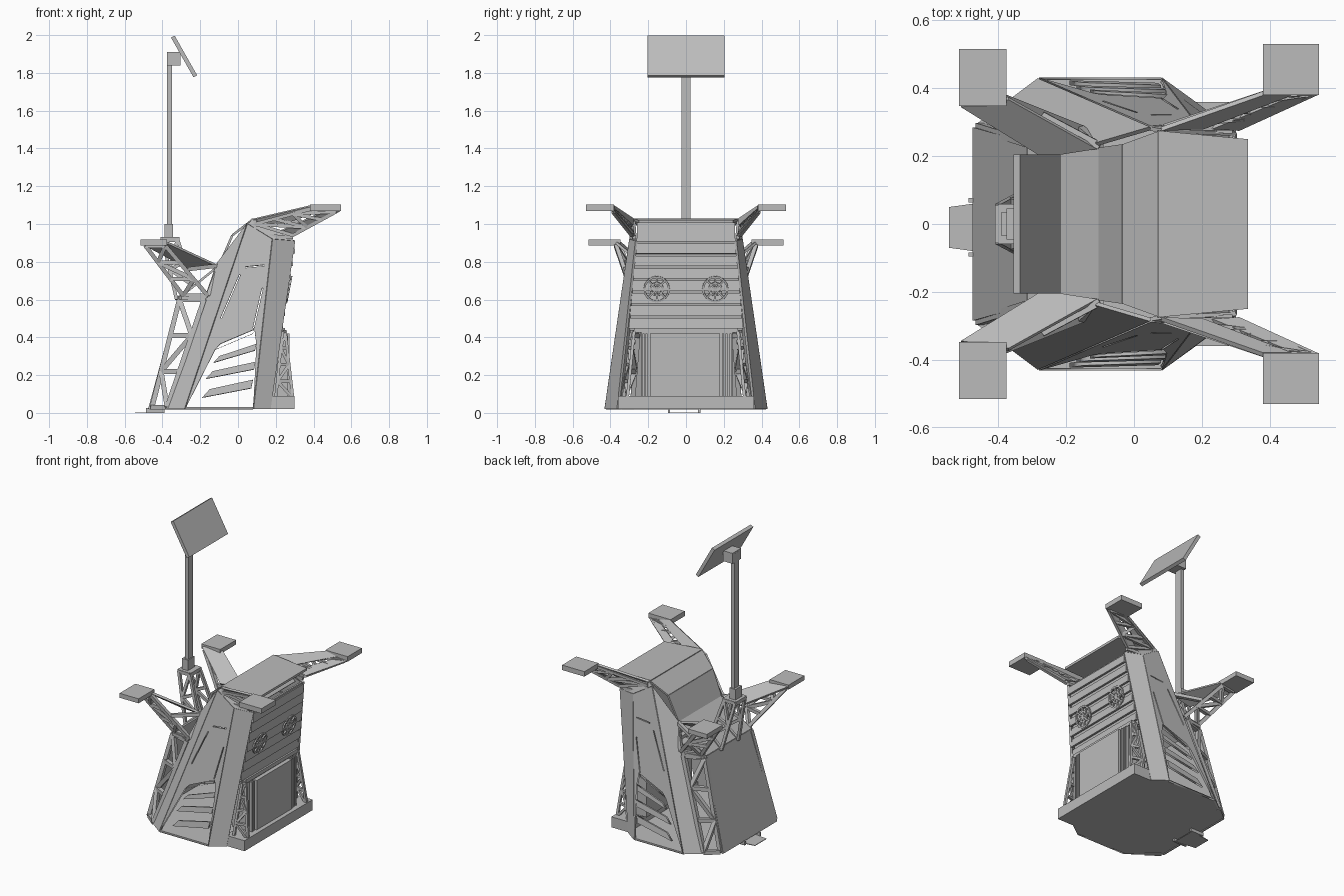
import bpy, bmesh, math
from mathutils import Vector, Matrix

if "Cube" in bpy.data.objects:
    bpy.data.objects.remove(bpy.data.objects["Cube"])

grey = bpy.data.materials.new("plain grey")
grey.use_nodes = True
GREY = (0.5, 0.5, 0.5, 1)
grey.diffuse_color = GREY
grey.node_tree.nodes["Principled BSDF"].inputs["Base Color"].default_value = GREY


def add_object(name, mesh):
    mesh.materials.clear()
    mesh.materials.append(grey)
    ob = bpy.data.objects.new(name, mesh)
    bpy.context.collection.objects.link(ob)
    return ob


def finish(name, bm):
    bmesh.ops.recalc_face_normals(bm, faces=bm.faces)
    mesh = bpy.data.meshes.new(name)
    bm.to_mesh(mesh)
    bm.free()
    return add_object(name, mesh)


def add_hull(bm, lower, upper):
    """Closed prism between two matching outlines."""
    a = [bm.verts.new(p) for p in lower]
    b = [bm.verts.new(p) for p in upper]
    n = len(a)
    bm.faces.new(a[::-1])
    bm.faces.new(b)
    for i in range(n):
        bm.faces.new((a[i], a[(i + 1) % n], b[(i + 1) % n], b[i]))


def plate(name, pts, thick):
    """Flat panel thickened evenly about its outline."""
    v = [Vector(p) for p in pts]
    off = (v[2] - v[0]).cross(v[3] - v[1]).normalized() * thick / 2
    bm = bmesh.new()
    add_hull(bm, [p - off for p in v], [p + off for p in v])
    return finish(name, bm)


def box(name, lo, hi):
    ring = [(lo[0], lo[1]), (hi[0], lo[1]), (hi[0], hi[1]), (lo[0], hi[1])]
    bm = bmesh.new()
    add_hull(bm, [(*p, lo[2]) for p in ring], [(*p, hi[2]) for p in ring])
    return finish(name, bm)


def pierced_plate(name, rings, thick, matrix):
    """Flat panel from an outline followed by its holes."""
    curve = bpy.data.curves.new(name, "CURVE")
    curve.dimensions, curve.fill_mode, curve.extrude = "2D", "BOTH", thick / 2
    for ring in rings:
        spline = curve.splines.new("POLY")
        spline.points.add(len(ring) - 1)
        for point, (u, v) in zip(spline.points, ring):
            point.co = (u, v, 0, 1)
        spline.use_cyclic_u = True
    source = bpy.data.objects.new(name + "_outline", curve)
    bpy.context.collection.objects.link(source)
    graph = bpy.context.evaluated_depsgraph_get()
    mesh = bpy.data.meshes.new_from_object(source.evaluated_get(graph))
    bpy.data.objects.remove(source)
    mesh.transform(matrix)
    return add_object(name, mesh)


def truss(name, pairs, w):
    """Square bars joining pairs of points, as one object."""
    bm = bmesh.new()
    for a, b in pairs:
        a, b = Vector(a), Vector(b)
        d = (b - a).normalized()
        side = d.cross(Vector((0, 1, 0)))
        if side.length < 0.1:
            side = d.cross(Vector((1, 0, 0)))
        side = side.normalized() * w / 2
        up = d.cross(side).normalized() * w / 2
        ring = [side + up, side - up, -side - up, up - side]
        add_hull(bm, [a + r for r in ring], [b + r for r in ring])
    return finish(name, bm)


def lattice(a0, a1, b0, b1, n):
    """Two rails with rungs and zigzag braces between them."""
    a0, a1, b0, b1 = map(Vector, (a0, a1, b0, b1))
    A = [a0.lerp(a1, i / n) for i in range(n + 1)]
    B = [b0.lerp(b1, i / n) for i in range(n + 1)]
    pairs = [(a0, a1), (b0, b1)] + list(zip(A, B))
    return pairs + [(A[i], B[i + 1]) if i % 2 else (B[i], A[i + 1]) for i in range(n)]


def span(x0, z0, w0, x1, z1, w1):
    """Quad running across the body between two levels."""
    return [(x0, -w0, z0), (x0, w0, z0), (x1, w1, z1), (x1, -w1, z1)]


# Base floor and sill
half = [(-.46, .28), (-.38, .35), (-.28, .425), (.08, .425), (.17, .36), (.3, .36)]
outline = half + [(x, -y) for x, y in reversed(half)]
bm = bmesh.new()
add_hull(bm, [(*p, .02) for p in outline], [(*p, .03) for p in outline])
finish("floor_plate", bm)
box("base_sill", (.16, -.36, .02), (.3, .36, .09))

# Thin foot plate on two runners
plate("foot_plate", [(-.4, -.09, .004), (-.4, .07, .004), (-.545, .05, .004), (-.545, -.07, .004)], .004)
for y in (-.09, .07):
    box("foot_runner", (-.487, y - .006, 0), (-.39, y + .006, .025))

# Shell across the body: panel, desk, screen, hood and canopy
plate("service_panel", span(-.47, .02, .285, -.31, .61, .24), .012)
plate("sloped_desk", span(-.31, .61, .24, -.1, .78, .225), .012)
plate("screen_panel", span(-.1, .78, .225, -.03, .94, .235), .012)
plate("hood_panel", span(-.03, .94, .235, .08, 1.025, .275), .012)
plate("canopy", span(.07, 1.022, .275, .335, 1.012, .25), .016)
plate("recess_wall", span(.1, 1.01, .26, .24, .9, .26), .01)

# Side wall outline, long slots and thin slits, as x and height
wall = [(-.28, .02), (.08, .02), (.18, .92), (.05, 1.0)]
slots = [(-.19, .08, .07, .13, .045), (-.17, .18, .085, .23, .04),
         (-.13, .265, .09, .33, .035), (-.12, .335, .08, .42, .03)]
slits = [(-.09, .5, .01, .73), (.08, .44, .13, .66), (.04, .77, .14, .78)]
holes = [[(x0, z0), (x1, z1), (x1 + h * .2, z1 + h), (x0 + h * .9, z0 + h)] for x0, z0, x1, z1, h in slots]
for x0, z0, x1, z1 in slits:
    d = Vector((z0 - z1, x1 - x0)).normalized() * .003
    holes.append([(x0 - d.x, z0 - d.y), (x1 - d.x, z1 - d.y), (x1 + d.x, z1 + d.y), (x0 + d.x, z0 + d.y)])

for s, tag in ((1, "back"), (-1, "front")):
    def m(*pts):
        return [(x, s * y, z) for x, y, z in pts]

    # Leaning side wall with its two chamfer strips
    rise = Vector((0, -.146 * s, 1))
    normal = Vector((1, 0, 0)).cross(rise).normalized()
    lean = Matrix(((1, 0, normal.x, 0), (0, rise.y, normal.y, s * .425), (0, 1, normal.z, .02), (0, 0, 0, 1)))
    pierced_plate("side_wall_" + tag, [[(x, z - .02) for x, z in ring] for ring in [wall] + holes], .014, lean)
    plate("rear_chamfer_" + tag, m((-.38, .35, .02), (-.28, .425, .02), (.05, .282, 1.0), (-.11, .235, .79)), .012)
    plate("edge_strip_" + tag, m((.08, .425, .02), (.17, .36, .02), (.3, .262, .91), (.18, .294, .92)), .014)

    # Cheek between side wall and canopy
    plate("cheek_" + tag, m((.05, .28, 1.0), (.18, .294, .92), (.3, .265, .91), (.08, .275, 1.025)), .012)

    # Open lattice beside the service panel
    truss("panel_lattice_" + tag, lattice(*m((-.455, .285, .03), (-.31, .24, .6),
          (-.375, .35, .03), (-.18, .28, .6)), 3), .026)
    plate("lattice_shelf_" + tag, m((-.32, .24, .61), (-.17, .24, .61), (-.17, .29, .61), (-.3, .27, .61)), .02)

    # Low arm: rest, top plate and braces
    y0, y1 = sorted((s * .348, s * .515))
    box("low_arm_rest_" + tag, (-.515, y0, .887), (-.375, y1, .917))
    plate("low_arm_plate_" + tag, m((-.51, .348, .9), (-.37, .37, .9), (-.11, .225, .78), (-.27, .2, .77)), .014)
    truss("low_arm_braces_" + tag, lattice(*m((-.49, .35, .885), (-.29, .25, .62),
          (-.385, .37, .885), (-.16, .28, .62)), 3)
          + [m((-.16, .28, .62), (-.1, .23, .78)), m((-.27, .32, .76), (-.1, .23, .78))], .022)

    # High arm: rest, spine plate, edge plate and braces
    y0, y1 = sorted((s * .38, s * .53))
    box("high_arm_rest_" + tag, (.38, y0, 1.07), (.545, y1, 1.103))
    plate("high_arm_spine_" + tag, m((.38, .385, 1.095), (.465, .385, 1.08), (.205, .285, .99), (.08, .28, 1.025)), .014)
    plate("high_arm_edge_" + tag, m((.475, .385, 1.075), (.54, .385, 1.07), (.31, .28, .95), (.23, .285, .965)), .014)
    truss("high_arm_braces_" + tag, lattice(*m((.39, .385, 1.08), (.09, .285, 1.0),
          (.52, .385, 1.065), (.29, .285, .94)), 3)
          + [m((.29, .275, .93), (.09, .285, .94)), m((.09, .285, .94), (.09, .28, 1.02))], .018)

    # Triangular bracket beside the cabinet
    truss("cabinet_bracket_" + tag, lattice(*m((.2, .33, .08), (.235, .29, .43),
          (.29, .31, .08), (.25, .275, .43)), 4), .016)

    # Round fan vent, tilted with the louvres
    c = Vector((.27, s * .155, .655))
    rim = [c + Vector((.19 * math.sin(a), math.cos(a), math.sin(a))) * .065
           for a in [math.tau * i / 16 for i in range(16)]]
    inner = [c.lerp(p, .5) for p in rim]
    truss("fan_vent_" + tag, [(rim[i], rim[i - 1]) for i in range(16)]
          + [(inner[i], inner[i - 1]) for i in range(16)]
          + [(c, rim[i]) for i in range(0, 16, 2)], .01)

# Louvred wall, each slat tipped slightly upward
plate("louvre_backing", span(.205, .43, .3, .285, .91, .26), .01)
for i in range(7):
    z = .447 + i * .066
    f = (z - .43) / .48
    x, w = .222 + .078 * f, .305 - .045 * f
    plate(f"louvre_slat_{i + 1}", span(x + .008, z, w, x + .002, z + .054, w - .005), .012)

# Cabinet with upright ribs
box("cabinet", (.12, -.235, .09), (.245, .245, .43))
box("cabinet_door", (.24, -.19, .09), (.272, .18, .42))
box("cabinet_header", (.17, -.275, .425), (.25, .275, .45))
for y in (-.225, -.21, .195, .215, .235):
    box("cabinet_rib", (.24, y - .005, .09), (.265, y + .005, .42))

# Pole mount
truss("pole_mount", [p for s in (1, -1) for p in lattice(
    (-.4, s * .05, .92), (-.325, s * .09, .6), (-.32, s * .05, .92), (-.24, s * .08, .675), 2)], .018)
box("mount_cap", (-.41, -.055, .905), (-.31, .055, .93))
box("pole_socket", (-.39, -.035, .93), (-.345, .035, 1.0))

# Pole, head and tilted display
box("pole", (-.376, -.025, .93), (-.35, .025, 1.9))
box("pole_head", (-.375, -.045, 1.84), (-.305, .045, 1.91))
plate("display", span(-.345, 1.992, .205, -.226, 1.782, .205), .022)
